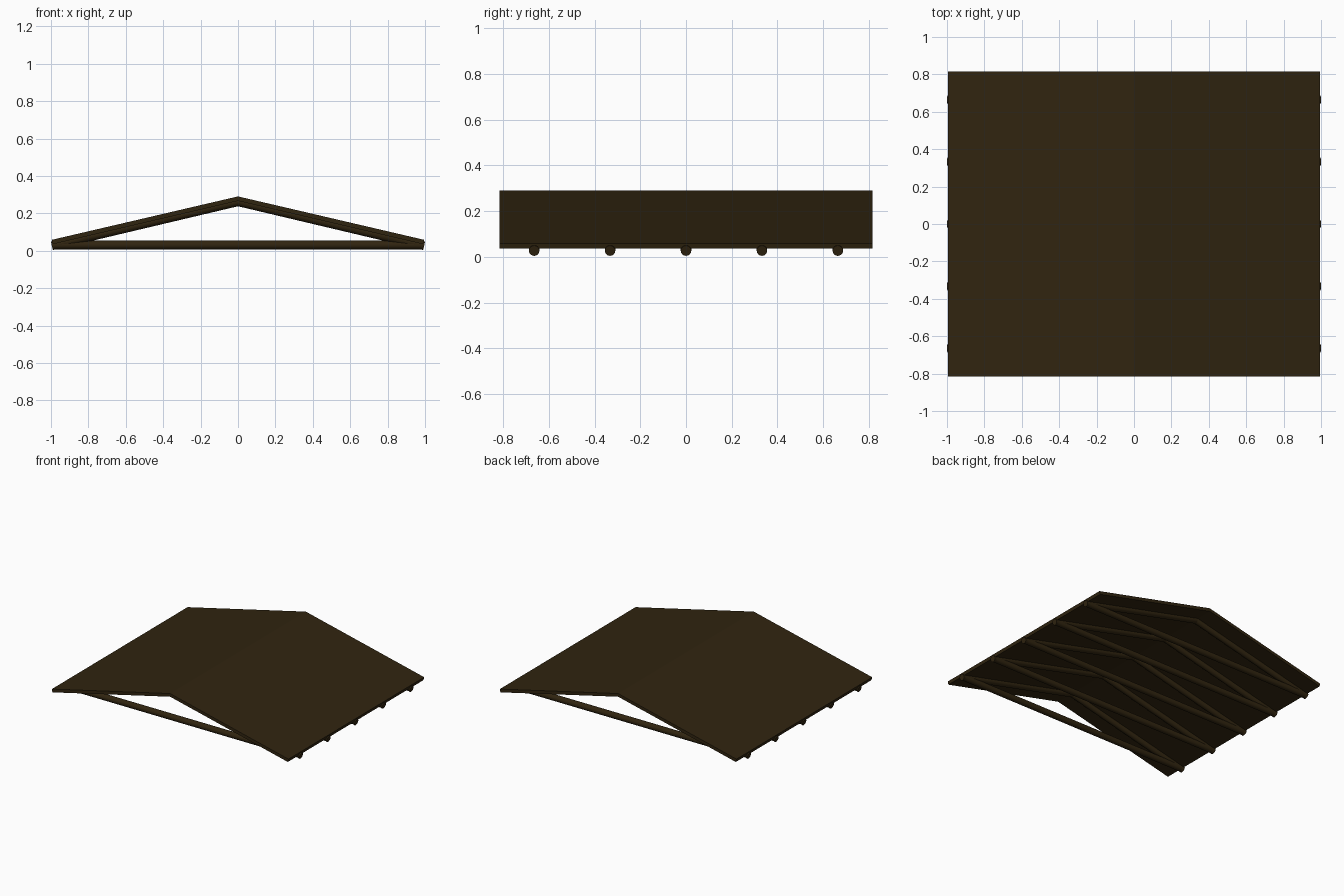
import bpy, math
from mathutils import Vector

if "Cube" in bpy.data.objects:
    bpy.data.objects.remove(bpy.data.objects["Cube"])

wood = bpy.data.materials.new("dark brown wood")
wood.diffuse_color = (0.030, 0.018, 0.005, 1)
wood.use_nodes = True
wood.node_tree.nodes["Principled BSDF"].inputs["Base Color"].default_value = wood.diffuse_color

HALF_LEN = 0.815             # half length along the ridge
APEX, EAVE = 0.291, 0.059    # height of the roof top surface
HALF_W = 0.995
THICK = 0.024                # vertical panel thickness
POLE_R = 0.023


def roof_panel(name, side):
    # sloped plank with an edge cut square to the slope
    n = Vector((APEX - EAVE, HALF_W)).normalized() * THICK
    profile = [(0, APEX), (side * HALF_W, EAVE),
               (side * (HALF_W - n.x), EAVE - n.y), (0, APEX - THICK)]
    verts = [(x, y, z) for y in (-HALF_LEN, HALF_LEN) for x, z in profile]
    faces = [(0, 1, 2, 3), (7, 6, 5, 4)]
    faces += [(i, i + 4, (i + 1) % 4 + 4, (i + 1) % 4) for i in range(4)]
    if side < 0:
        faces = [f[::-1] for f in faces]
    faces = [f[::-1] for f in faces]
    me = bpy.data.meshes.new(name)
    me.from_pydata(verts, [], [f[::-1] for f in faces])
    me.materials.append(wood)
    ob = bpy.data.objects.new(name, me)
    bpy.context.collection.objects.link(ob)


def pole(name, a, b):
    # round log between two points
    a, b = Vector(a), Vector(b)
    d = b - a
    bpy.ops.mesh.primitive_cylinder_add(vertices=16, radius=POLE_R, depth=d.length,
                                        location=(a + b) / 2)
    ob = bpy.context.object
    ob.name = name
    ob.rotation_euler = d.to_track_quat('Z', 'Y').to_euler()
    ob.data.materials.append(wood)
    bpy.ops.object.shade_smooth_by_angle(angle=math.radians(40))


# two roof slopes
roof_panel("roof_right", 1)
roof_panel("roof_left", -1)

# five triangular trusses: two rafters and a tie beam each
for i in range(5):
    y = (i - 2) * 0.332
    for side, label in ((1, "right"), (-1, "left")):
        pole(f"rafter_{label}_{i + 1}", (side * 0.995, y, 0.0265), (0, y, 0.262))
    pole(f"tie_beam_{i + 1}", (-0.99, y, 0.031), (0.99, y, 0.031))
